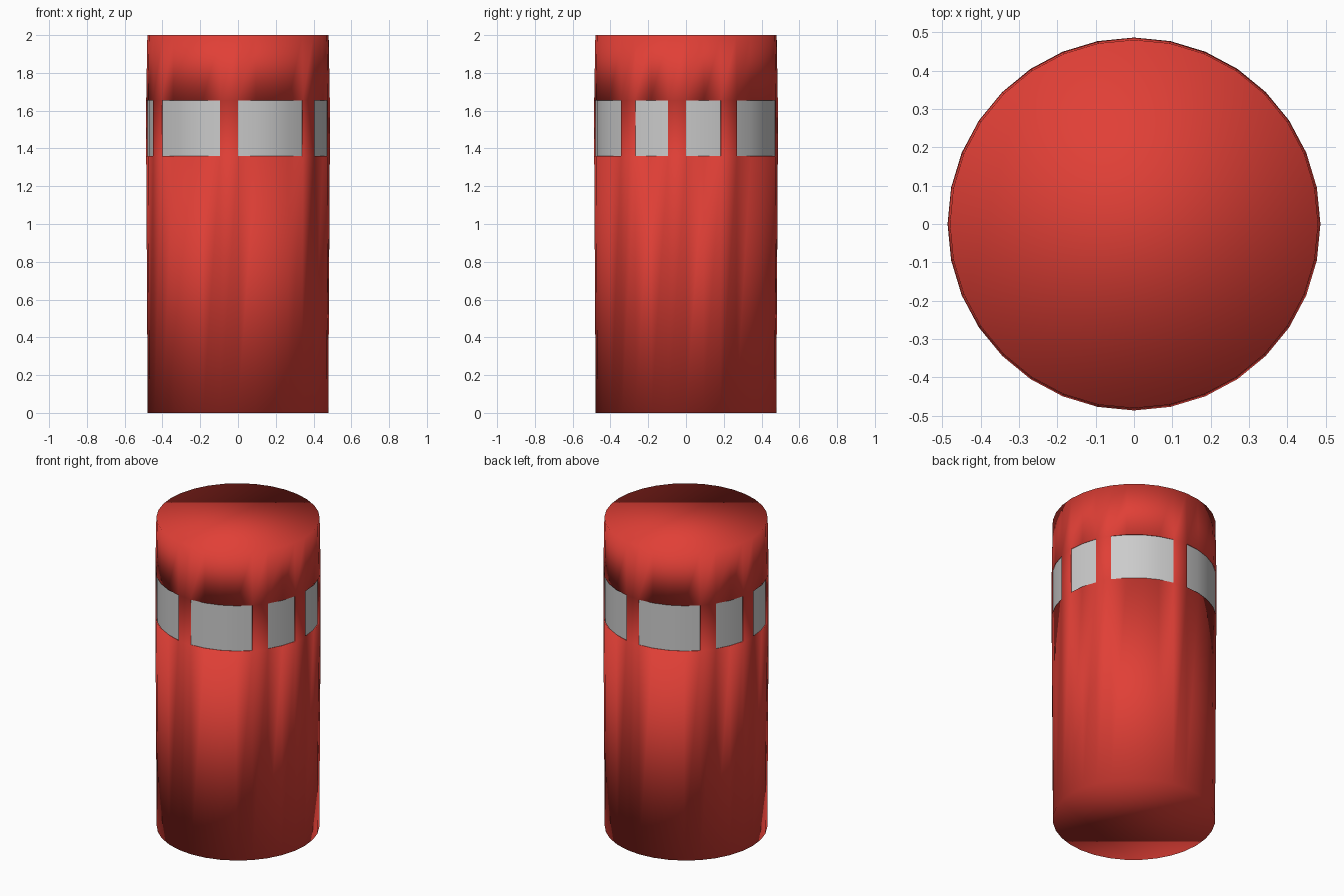
import bpy, bmesh
from math import sin, cos, pi

if "Cube" in bpy.data.objects:
    bpy.data.objects.remove(bpy.data.objects["Cube"])

SIDES = 32
PROFILE = [(0.478, 0.0), (0.486, 1.36), (0.486, 1.655), (0.480, 2.0)]
DEPTH = 0.006
PATTERN = [(0, 4), (5, 7), (8, 10), (11, 15)]   # window spans per half turn
WINDOWS = [(a + h, b + h) for h in (0, 16) for a, b in PATTERN]


def ring_point(r, k, z):
    a = 2 * pi * k / SIDES          # k = 0 faces the front (-y)
    return (r * sin(a), -r * cos(a), z)


def finish(bm, name, color=None):
    for f in bm.faces:
        f.smooth = True
    me = bpy.data.meshes.new(name)
    bm.to_mesh(me)
    bm.free()
    ob = bpy.data.objects.new(name, me)
    bpy.context.collection.objects.link(ob)
    if color:
        mat = bpy.data.materials.new(name + "_paint")
        mat.diffuse_color = color
        mat.use_nodes = True
        mat.node_tree.nodes["Principled BSDF"].inputs["Base Color"].default_value = mat.diffuse_color
        me.materials.append(mat)
    return ob


# Body: slightly bulged drum with shallow window recesses
bm = bmesh.new()
rings = [[bm.verts.new(ring_point(r, k, z)) for k in range(SIDES)] for r, z in PROFILE]
openings = []
for row, (lo, hi) in enumerate(zip(rings, rings[1:])):
    for k in range(SIDES):
        n = (k + 1) % SIDES
        f = bm.faces.new((lo[k], lo[n], hi[n], hi[k]))
        if row == 1 and any(a <= k < b for a, b in WINDOWS):
            openings.append(f)
bm.faces.new(rings[0][::-1])
bm.faces.new(rings[-1])
ext = bmesh.ops.extrude_face_region(bm, geom=openings)["geom"]
bmesh.ops.delete(bm, geom=[f for f in openings if f.is_valid], context='FACES')
for v in [g for g in ext if isinstance(g, bmesh.types.BMVert)]:
    s = 1 - DEPTH / PROFILE[1][0]
    v.co.x *= s
    v.co.y *= s
bmesh.ops.delete(bm, geom=[g for g in ext if isinstance(g, bmesh.types.BMFace)],
                 context='FACES')
finish(bm, "body", (0.75, 0.05, 0.037, 1))

# Window panes: curved grey panels set into the recesses
bm = bmesh.new()
for a, b in WINDOWS:
    cols = [[bm.verts.new(ring_point(r - DEPTH, k, z)) for r, z in PROFILE[1:3]]
            for k in range(a, b + 1)]
    for p, q in zip(cols, cols[1:]):
        bm.faces.new((p[0], q[0], q[1], p[1]))
finish(bm, "window_panes")
